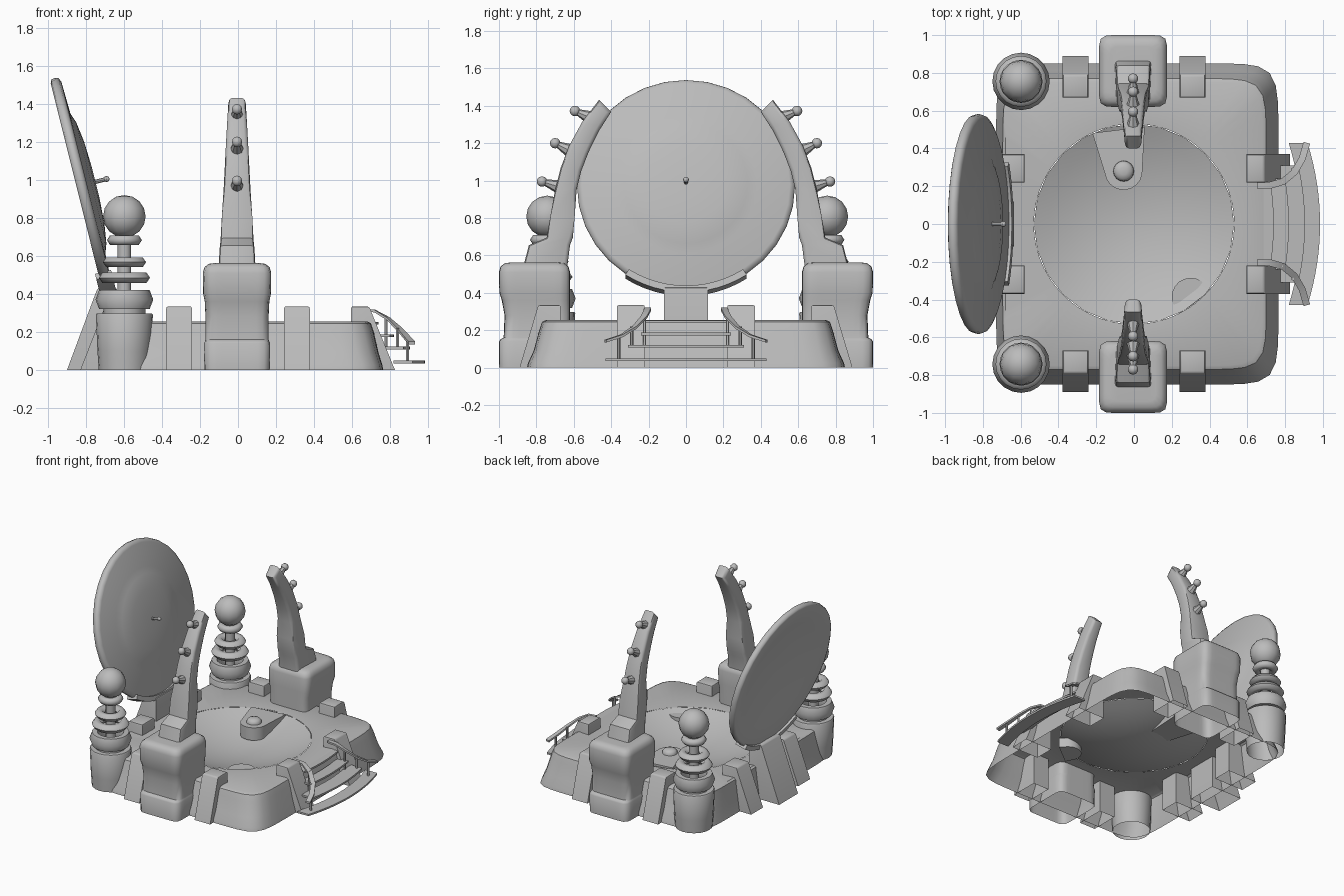
import bpy, bmesh, math
from mathutils import Vector, Matrix

cube = bpy.data.objects.get("Cube")
if cube:
    bpy.data.objects.remove(cube, do_unlink=True)

# Single plain grey material
GREY = (0.5, 0.5, 0.5, 1)
mat = bpy.data.materials.new("plain_grey")
mat.use_nodes = True
mat.diffuse_color = GREY
mat.node_tree.nodes["Principled BSDF"].inputs["Base Color"].default_value = GREY


def finish(name, bm, open_base=False, angle=35):
    """Turn a bmesh into a shaded object, optionally without its floor faces."""
    bmesh.ops.recalc_face_normals(bm, faces=bm.faces)
    if open_base:
        floor = [f for f in bm.faces if all(v.co.z < 0.001 for v in f.verts)]
        bmesh.ops.delete(bm, geom=floor, context='FACES')
    me = bpy.data.meshes.new(name)
    bm.to_mesh(me)
    bm.free()
    me.materials.append(mat)
    me.shade_smooth()
    me.set_sharp_from_angle(angle=math.radians(angle))
    ob = bpy.data.objects.new(name, me)
    bpy.context.collection.objects.link(ob)


def loft(bm, rings, start=True, end=True, loop=False):
    """Skin a list of equal-length point rings."""
    rows = [[bm.verts.new(p) for p in r] for r in rings]
    n = len(rows[0])
    pairs = list(zip(rows, rows[1:])) + ([(rows[-1], rows[0])] if loop else [])
    for a, b in pairs:
        for i in range(n):
            j = (i + 1) % n
            bm.faces.new((a[i], a[j], b[j], b[i]))
    if start and not loop:
        bm.faces.new(rows[0])
    if end and not loop:
        bm.faces.new(rows[-1])


def circle(r, z, n=24, cx=0, cy=0):
    return [Vector((cx + r * math.cos(math.tau * i / n),
                    cy + r * math.sin(math.tau * i / n), z)) for i in range(n)]


def rounded(x0, x1, y0, y1, z, n=96, power=11):
    """Rounded rectangle ring."""
    a, b, pts = (x1 - x0) / 2, (y1 - y0) / 2, []
    for i in range(n):
        u, v = math.cos(math.tau * i / n), math.sin(math.tau * i / n)
        r = (abs(u / a) ** power + abs(v / b) ** power) ** (-1 / power)
        pts.append(((x0 + x1) / 2 + r * u, (y0 + y1) / 2 + r * v, z))
    return pts


def rod(bm, a, b, r1, r2, n=8):
    a, b = Vector(a), Vector(b)
    m = Matrix.Translation((a + b) / 2) @ (b - a).to_track_quat('Z', 'Y').to_matrix().to_4x4()
    bmesh.ops.create_cone(bm, cap_ends=True, segments=n, radius1=r1, radius2=r2,
                          depth=(b - a).length, matrix=m)


def ball(bm, at, r, u=12, v=8):
    bmesh.ops.create_uvsphere(bm, u_segments=u, v_segments=v, radius=r,
                              matrix=Matrix.Translation(at))


# Platform: flared rounded square, open below
bm = bmesh.new()
outline = [(-.73, .765, .85, 0), (-.725, .76, .845, .025), (-.715, .74, .815, .09),
           (-.70, .715, .785, .2), (-.695, .70, .77, .245), (-.68, .68, .75, .255)]
loft(bm, [rounded(x0, x1, -h, h, z) for x0, x1, h, z in outline] + [circle(.53, .243, 96)],
     start=False, end=False)
finish("platform", bm)

# Bowl sunk into the platform top
BOWL_R, BOWL_Z, BOWL_DEPTH = .53, .243, .12
bm = bmesh.new()
loft(bm, [circle(BOWL_R * k, BOWL_Z - BOWL_DEPTH * (1 - k * k), 24)
          for k in (1, .85, .65, .45, .25, .08)], start=False)
finish("bowl", bm)

# Control ledges: teardrop plates reaching out of the bowl wall
for label, at, aim, reach, top in (("back", (-.055, .28), 97, .22, .25),
                                   ("front", (.30, -.385), -52, .04, .222)):
    aim = math.radians(aim)
    d = Vector((math.cos(aim), math.sin(aim), 0))
    s = Vector((-d.y, d.x, 0))
    c = Vector((*at, 0))
    rim = [c + .1 * (s * math.cos(t) - d * math.sin(t))
           for t in [math.pi * i / 10 for i in range(11)]]
    rim += [c + d * reach - s * (.1 + .18 * reach), c + d * reach + s * (.1 + .18 * reach)]
    bm = bmesh.new()
    loft(bm, [[p + Vector((0, 0, z)) for p in rim] for z in (.15, top)])
    finish(label + "_control_ledge", bm)
bm = bmesh.new()
loft(bm, [circle(r, z, 16, -.055, .28)
          for r, z in ((.055, .25), (.053, .265), (.042, .278), (.02, .285))])
finish("control_button", bm, angle=60)


# Sloped buttresses around the platform
def buttress(name, side, along, outer, inner, top, height, half):
    """side is the outward direction, along the offset sideways from it."""
    d = Vector(side)
    s = Vector((-d.y, d.x, 0))
    prof = [(inner, 0), (outer, 0), (top, height), (inner, height)]
    bm = bmesh.new()
    loft(bm, [[d * p + s * (along + w) + Vector((0, 0, z)) for p, z in prof]
              for w in (-half, half)])
    ridge = [e for e in bm.edges if all(v.co.z > .1 for v in e.verts)]
    bmesh.ops.bevel(bm, geom=ridge, offset=.012, segments=2, profile=.5, affect='EDGES')
    finish(name, bm, open_base=True)


for sgn, side in ((-1, "front"), (1, "back")):
    for k in (-.31, .31):
        buttress(side + "_buttress", (0, sgn, 0), k, .89, .67, .79, .335, .068)
for k in (-.295, .295):
    buttress("stair_buttress", (1, 0, 0), k, .826, .595, .69, .335, .075)
    buttress("dish_buttress", (-1, 0, 0), k, .83, .58, .70, .335, .075)
buttress("dish_support", (-1, 0, 0), 0, .9, .635, .74, .43, .118)

# Pylons with curved horn arms and knobs, mirrored front and back
pylon = [(.172, .62, 1, 0), (.174, .62, 1, .14), (.168, .62, .992, .152), (.166, .62, .975, .16),
         (.166, .62, .97, .28), (.17, .62, .985, .36), (.178, .62, .998, .40),
         (.18, .62, 1, .51), (.172, .628, .992, .54), (.15, .65, .97, .558), (.12, .68, .94, .562)]
arm = [(.87, .635, .54, .098), (.84, .62, .655, .092), (.745, .605, .695, .088),
       (.725, .595, .81, .08), (.70, .585, .95, .072), (.67, .56, 1.06, .066),
       (.625, .52, 1.17, .06), (.555, .465, 1.29, .053), (.465, .40, 1.40, .046)]
knobs = [((.52, 1.34), (.594, 1.372)), ((.63, 1.165), (.70, 1.2)), ((.69, .97), (.77, .995))]
for sgn, side in ((-1, "front"), (1, "back")):
    bm = bmesh.new()
    loft(bm, [rounded(-.005 - w, -.005 + w, *sorted((sgn * a, sgn * b)), z, 48, 9)
              for w, a, b, z in pylon], start=False)
    finish(side + "_pylon", bm, angle=50)
    bm = bmesh.new()
    rings = []
    for i, (out, inn, z, w) in enumerate(arm):
        tilt = max(0, i - 4) * .008
        rings.append([(x - .005, sgn * y, z + h) for x, y, h in
                      ((-w, out, tilt), (w, out, tilt), (w * .9, inn, -tilt), (-w * .9, inn, -tilt))])
    loft(bm, rings)
    long_edges = [e for e in bm.edges if e.verts[0].co.x * e.verts[1].co.x > 0
                  and abs(e.verts[0].co.z - e.verts[1].co.z) > .03]
    bmesh.ops.bevel(bm, geom=long_edges, offset=.02, segments=2, profile=.5, affect='EDGES')
    finish(side + "_horn_arm", bm, angle=45)
    bm = bmesh.new()
    for (y0, z0), (y1, z1) in knobs:
        rod(bm, (-.005, sgn * y0, z0), (-.005, sgn * y1, z1), .034, .013)
        ball(bm, (-.005, sgn * y1, z1), .028, 10, 6)
    finish(side + "_arm_knobs", bm)


# Corner towers: drum, stem, stacked rings and a ball
def ring(bm, centre, radius, thick, wide, n=20, m=6):
    rows = []
    for i in range(n):
        t = math.tau * i / n
        row = []
        for j in range(m):
            a = math.tau * j / m
            r = radius - wide + wide * math.cos(a)
            row.append((centre[0] + r * math.cos(t), centre[1] + r * math.sin(t),
                        centre[2] + thick * math.sin(a) / math.sin(math.tau / m)))
        rows.append(row)
    loft(bm, rows, loop=True)


for y, side in ((-.742, "front"), (.755, "back")):
    x = -.598
    bm = bmesh.new()
    loft(bm, [circle(r, z, 20, x, y) for r, z in ((.135, 0), (.142, .1), (.15, .29), (.145, .298))])
    finish(side + "_tower_drum", bm, open_base=True)
    bm = bmesh.new()
    loft(bm, [circle(r, z, 12, x, y) for r, z in ((.11, .29), (.11, .325), (.036, .34), (.036, .74))])
    finish(side + "_tower_stem", bm)
    bm = bmesh.new()
    for z, r, thick, wide in ((.37, .152, .05, .038), (.485, .135, .028, .038),
                              (.567, .114, .025, .034), (.683, .092, .025, .032)):
        ring(bm, (x, y, z), r, thick, wide)
    finish(side + "_tower_rings", bm, angle=65)
    bm = bmesh.new()
    ball(bm, (x, y, .808), .112, 12, 8)
    finish(side + "_tower_ball", bm, angle=60)

# Tilted dish: domed face, hollow back, feed pin and cradle
TILT = Matrix.Translation((-.823, 0, .972)) @ Matrix.Rotation(math.radians(90 - 14), 4, 'Y')
profile = [(.03, .035), (.25, .022), (.42, .0), (.56, -.028), (.578, -.022), (.583, 0),
           (.578, .018), (.555, .028), (.38, .034), (.33, .052), (.22, .068), (.08, .075)]
bm = bmesh.new()
loft(bm, [circle(r, z, 32) for r, z in profile])
bm.transform(TILT)
finish("dish", bm, angle=60)

bm = bmesh.new()
rod(bm, (0, 0, .06), (0, 0, .135), .011, .011)
ball(bm, (0, 0, .135), .016, 8, 6)
bm.transform(TILT)
finish("dish_feed_pin", bm)

bm = bmesh.new()
rows = []
for i in range(13):
    t = math.radians(-33 + 5.5 * i)
    rows.append([(r * math.cos(t), r * math.sin(t), z)
                 for r, z in ((.56, -.045), (.596, -.045), (.596, .042), (.56, .042))])
loft(bm, rows)
bm.transform(TILT)
finish("dish_cradle", bm)


# Curved stair treads
def tread(name, x0, x1, half, z):
    ys = [half * (i / 8 - 1) for i in range(17)]
    edge = [(x1 - y * y / 2.8, y) for y in ys] + [(x0 - y * y / 2.8, y) for y in reversed(ys)]
    bm = bmesh.new()
    loft(bm, [[(x, y, h) for x, y in edge] for h in (z - .007, z + .007)])
    finish(name, bm)


for args in ((.66, .74, .225, .245), (.73, .82, .24, .18), (.79, .905, .31, .115),
             (.885, .985, .43, .042)):
    tread("stair_tread", *args)

# Sweeping handrails with posts
rail = [(.65, .205, .315), (.72, .205, .31), (.79, .225, .27), (.85, .275, .215),
        (.89, .345, .17), (.915, .43, .142)]
posts = [(.78, .222, .12, .28), (.84, .29, .11, .22), (.892, .36, .04, .165)]
for sgn, side in ((-1, "right"), (1, "left")):
    bm = bmesh.new()
    rows = []
    for i, p in enumerate(rail):
        a, b = Vector(rail[max(0, i - 1)]), Vector(rail[min(len(rail) - 1, i + 1)])
        across = (b - a).cross(Vector((0, 0, 1))).normalized() * .018
        up = Vector((0, 0, .007))
        row = [Vector(p) + across * u + up * v for u, v in ((-1, -1), (1, -1), (1, 1), (-1, 1))]
        rows.append([(q.x, sgn * q.y, q.z) for q in row])
    loft(bm, rows)
    for x, y, z0, z1 in posts:
        rod(bm, (x, sgn * y, z0), (x, sgn * y, z1), .009, .009, 6)
    finish(side + "_handrail", bm)
